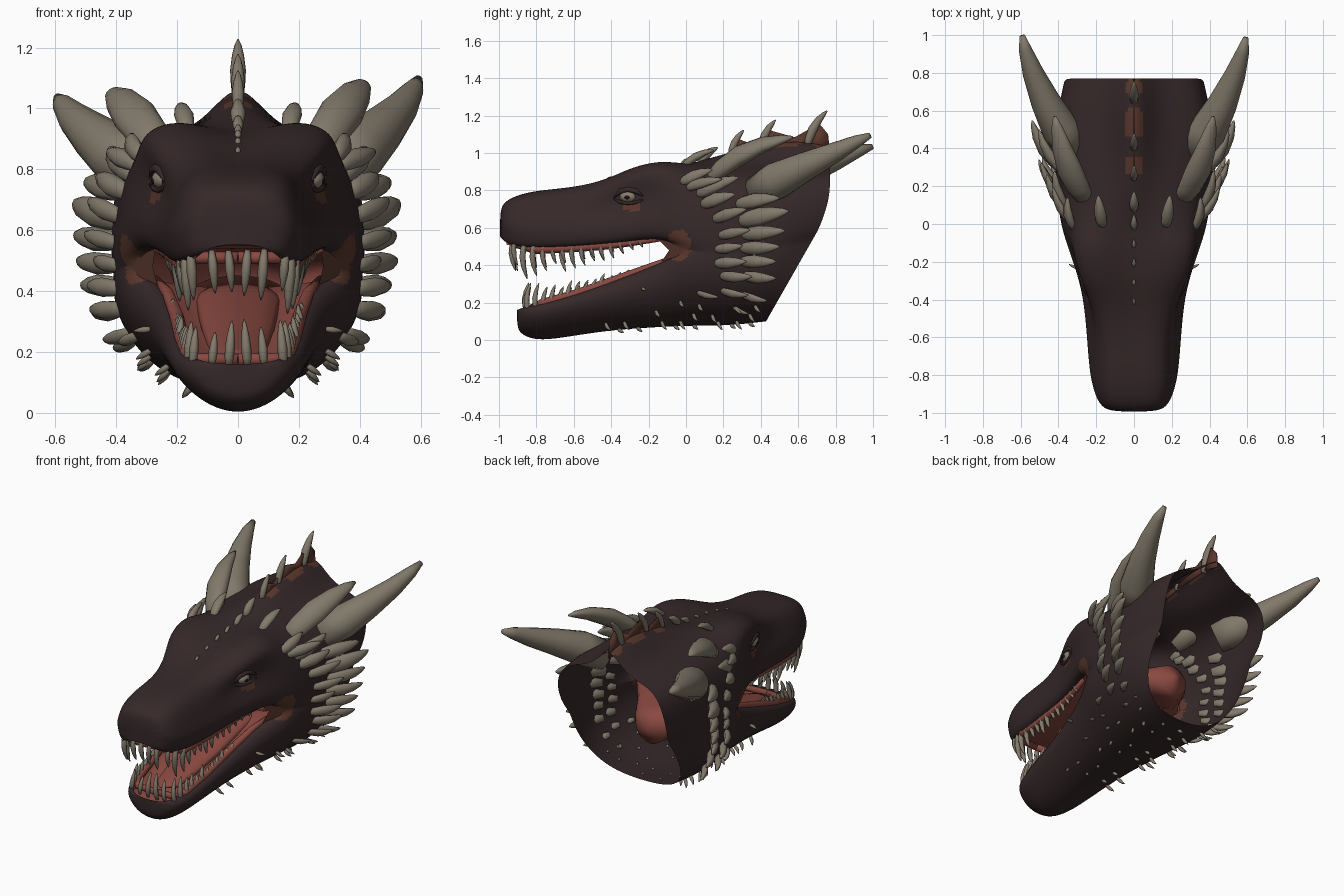
import bpy, bmesh, math, random
from mathutils import Vector as V
from mathutils.bvhtree import BVHTree

if "Cube" in bpy.data.objects:
    bpy.data.objects.remove(bpy.data.objects["Cube"])
random.seed(4)


def material(name, rgb):
    m = bpy.data.materials.new(name)
    m.diffuse_color = (*rgb, 1)
    m.use_nodes = True
    m.node_tree.nodes["Principled BSDF"].inputs["Base Color"].default_value = m.diffuse_color
    return m


SKIN = material("dark_skin", (0.036, 0.021, 0.022))
BONE = material("bone", (0.22, 0.19, 0.145))
FLESH = material("red_flesh", (0.25, 0.066, 0.052))
WEB = material("brown_membrane", (0.10, 0.038, 0.026))
EYE = material("eye_grey", (0.25, 0.21, 0.16))
PUPIL = material("pupil_black", (0.01, 0.008, 0.008))


def finish(bm, name, *mats, recalc=True):
    if recalc:
        bmesh.ops.recalc_face_normals(bm, faces=bm.faces)
    for f in bm.faces:
        f.smooth = True
    me = bpy.data.meshes.new(name)
    bm.to_mesh(me)
    bm.free()
    ob = bpy.data.objects.new(name, me)
    bpy.context.collection.objects.link(ob)
    for m in mats:
        me.materials.append(m)
    return ob


def bridge(bm, a, b, closed=False):
    n = len(a)
    for i in range(n if closed else n - 1):
        j = (i + 1) % n
        bm.faces.new((a[i], a[j], b[j], b[i]))


def tube(bm, pts, radii, normal=(0, 0, 1), flat=1.0, n=10):
    """Tapered tube along a path, flattened along the given normal."""
    pts = [V(p) for p in pts]
    rings = []
    for i, p in enumerate(pts):
        t = (pts[min(i + 1, len(pts) - 1)] - pts[max(i - 1, 0)]).normalized()
        u = t.cross(V(normal)).normalized()
        v = u.cross(t)
        rings.append([bm.verts.new(p + radii[i] * (u * math.cos(a) + v * math.sin(a) * flat))
                      for a in (2 * math.pi * k / n for k in range(n))])
    for a, b in zip(rings, rings[1:]):
        bridge(bm, a, b, True)
    bm.faces.new(rings[0][::-1])
    bm.faces.new(rings[-1])


def spike(bm, p, tip, r, normal, flat=0.7, n=8):
    """Leaf-shaped, slightly arched scale spike with its root under the skin."""
    p, tip, nr = V(p), V(tip), V(normal)
    d = tip - p
    pts = [p + d * t + nr * d.length * b for t, b in
           ((-0.15, -0.08), (0.1, 0.02), (0.35, 0.07), (0.65, 0.07), (0.88, 0.03), (1, 0))]
    tube(bm, pts, [r * k for k in (0.6, 0.9, 1, 0.75, 0.42, 0.12)], nr, flat, n)


def flip(p, s):
    return V((p[0] * s, p[1], p[2]))


# Section tables: y, lip x, lip z, cheek x, eye x, eye z, brow x, brow z, forehead z, ridge z
UPPER = [
    (-.995, .11, .555, .125, .125, .64, .10, .685, .70, .70),
    (-.96, .165, .51, .19, .185, .64, .16, .73, .755, .755),
    (-.82, .22, .49, .24, .225, .64, .18, .77, .80, .80),
    (-.60, .24, .50, .255, .225, .66, .175, .785, .82, .81),
    (-.42, .255, .515, .275, .215, .72, .24, .82, .87, .845),
    (-.29, .28, .53, .305, .235, .755, .325, .885, .95, .875),
    (-.12, .335, .55, .36, .325, .77, .345, .935, .985, .89),
    (0, .375, .48, .395, .375, .76, .315, .89, .955, .92),
    (.20, .405, .46, .415, .39, .76, .315, .89, .95, 1.02),
    (.45, .41, .47, .425, .405, .76, .345, .89, .93, 1.11),
    (.62, .395, .50, .41, .405, .76, .345, .89, .92, 1.14),
    (.77, .345, .52, .37, .375, .76, .31, .89, .92, 1.09)]
# y, lip x, lip z, side x, side z, under x, under z, bottom z
LOWER = [
    (-.905, .10, .16, .11, .12, .07, .07, .06),
    (-.87, .165, .175, .18, .13, .11, .045, .01),
    (-.78, .20, .19, .22, .13, .12, .025, -.02),
    (-.60, .225, .24, .245, .17, .14, .05, .01),
    (-.40, .245, .31, .275, .21, .16, .08, .04),
    (-.20, .28, .385, .315, .27, .19, .09, .055),
    (-.08, .33, .435, .35, .30, .22, .10, .06),
    (0, .375, .48, .38, .32, .24, .11, .06),
    (.20, .405, .46, .395, .30, .25, .11, .06),
    (.45, .41, .47, .405, .30, .26, .11, .065),
    (.62, .395, .50, .39, .30, .26, .12, .075),
    (.77, .345, .52, .36, .30, .25, .12, .09)]


def lips(r, s):
    if r[0] < 0:
        return [(r[1] * .8, r[2]), (r[1], r[2])]
    return [(r[1], r[2]), (r[1] + .005, r[2] + .03 * s)]


def shear(y, z):  # the neck opening slants forward towards the throat
    return y - .57 * max(0, y / .77) * max(0, .70 - z)


# Head skin: upper and lower shells welded behind the mouth corner, open at the neck
bm = bmesh.new()
for rows, s in ((UPPER, 1), (LOWER, -1)):
    prev = None
    for r in rows:
        if s > 0:
            k = .55 if r[0] < .1 else .36   # the nape narrows into a crest
            half = lips(r, s) + [(r[3], r[2] + .09), (r[4], r[5]), (r[6], r[7]), (r[6] * k, r[8]), (0, r[9])]
        else:
            half = lips(r, s) + [(r[3], r[4]), (r[5], r[6]), (0, r[7])]
        full = [(-x, z) for x, z in half[:-1]] + half[::-1]
        ring = [bm.verts.new((x, shear(r[0], z), z)) for x, z in full]
        if prev:
            bridge(bm, prev, ring)
        else:
            bm.faces.new(ring)
        prev = ring
bmesh.ops.remove_doubles(bm, verts=bm.verts, dist=.0005)
head = finish(bm, "head_skin", SKIN, WEB)
head.modifiers.new("smooth", 'SUBSURF').levels = 3
dg = bpy.context.evaluated_depsgraph_get()
me = bpy.data.meshes.new_from_object(head.evaluated_get(dg))
head.modifiers.clear()
head.data = me
# Brown patches at the mouth corner, under the eye and along the crest
for f in me.polygons:
    c = f.center
    for y, z, ry, rz in ((-.04, .505, .065, .085), (-.29, .715, .05, .025)):
        if ((c.y - y) / ry) ** 2 + ((c.z - z) / rz) ** 2 < 1 and abs(c.x) > .2:
            f.material_index = 1
    for y, ry in ((.31, .055), (.53, .09), (.72, .05)):
        if ((c.y - y) / ry) ** 2 + (c.x / .05) ** 2 < 1 and c.z > .9:
            f.material_index = 1
tree = BVHTree.FromPolygons([v.co for v in me.vertices], [tuple(p.vertices) for p in me.polygons])


def hit(origin, direction):
    p, n, _, _ = tree.ray_cast(V(origin), V(direction))
    if p is not None and n.dot(V(direction)) > 0:
        n = -n
    return p, n


# Mouth lining: palate and floor that close into a throat pouch
bm = bmesh.new()
BACK = [(0, .35, .48), (.14, .24, .45), (.28, .16, .42), (.36, .10, .41), (.40, .01, .41)]
for rows, h in ((UPPER[1:7], .06), (LOWER[1:7], -.07)):
    path = [(r[0], r[1] * .84, r[2]) for r in rows] + BACK
    prev = None
    for i, (y, x, z) in enumerate(path):
        k = h * (1.5 if 6 < i < 10 else 0 if i == 10 else 1)
        ring = [bm.verts.new((x * math.cos(a), y, z + k * math.sin(a)))
                for a in (math.pi * j / 10 for j in range(11))]
        if prev:
            bridge(bm, prev, ring)
        prev = ring
bmesh.ops.remove_doubles(bm, verts=bm.verts, dist=.0005)
finish(bm, "mouth_lining", FLESH)

# Gums and tongue
bm = bmesh.new()
for rows, dz in ((UPPER[1:7], -.006), (LOWER[1:7], .006)):
    for s in (1, -1):
        pts = [(0, rows[0][0] + .05, rows[0][2])] + [
            (s * r[1] * .82, r[0] + (.06 if i == 0 else .01), r[2] + dz * min(i, 1)) for i, r in enumerate(rows)]
        tube(bm, pts, [.02, .02, .024, .024, .024, .02, .012], n=8)
finish(bm, "gums", FLESH)
bm = bmesh.new()
tube(bm, [(0, .15, .40), (0, -.1, .36), (0, -.35, .275), (0, -.55, .22), (0, -.7, .185), (0, -.77, .185)],
     [.15, .14, .12, .10, .075, .015], flat=.35, n=14)
finish(bm, "tongue", FLESH)

# Cheek webs stretched across the mouth corners
bm = bmesh.new()
for s in (1, -1):
    bm.faces.new([bm.verts.new(flip(p, s)) for p in
                  ((.27, -.16, .55), (.33, -.06, .54), (.36, .01, .49), (.33, -.04, .45), (.265, -.13, .42), (.28, -.09, .48))])
finish(bm, "cheek_webs", WEB)


# Teeth along both lips
def lip_at(rows, y):
    for a, b in zip(rows, rows[1:]):
        if a[0] <= y <= b[0]:
            t = (y - a[0]) / (b[0] - a[0])
            return (a[1] + (b[1] - a[1]) * t) * .86, a[2] + (b[2] - a[2]) * t


bm = bmesh.new()
for rows, y0, y1, big, s in ((UPPER, -.92, -.25, .18, -1), (LOWER, -.85, -.28, .13, 1)):
    spots = [(x, y0 - .01, lip_at(rows, y0)[1], 0) for x in (.03, .085)]
    for i in range(14):
        y = y0 + (y1 - y0) * i / 13
        spots.append((*lip_at(rows, y)[:1], y, lip_at(rows, y)[1], i / 13))
    for x, y, z, t in spots:
        for m in (1, -1):
            L = big * (1 - .68 * t) * random.uniform(.6, 1.1)
            base = V((x * m, y, z - s * .01))
            spike(bm, base, base + V((-.01 * m, .02, s * L)), .01 + .05 * L, (0, -1, 0), 1, 6)
finish(bm, "teeth", BONE)

# Eyes, pupils and heavy lids following the socket
balls, pupils, lids = bmesh.new(), bmesh.new(), bmesh.new()
p, n = hit((2, -.31, .765), (-1, 0, 0))
for s in (1, -1):
    for b, r, d in ((balls, .04, -.018), (pupils, .016, .010)):
        g = bmesh.ops.create_uvsphere(b, u_segments=16, v_segments=10, radius=r)
        for v in g['verts']:
            v.co = flip(V((v.co.x, v.co.y * 1.25, v.co.z * .85)) + p + n * d, s)
    for dz, bow, r in ((.026, .02, .014), (-.026, -.012, .009)):
        path = []
        for dy, k in ((-.075, -1.4), (-.04, .2), (0, .7), (.04, .3), (.08, -1)):
            q, _ = hit((2, p.y + dy, p.z + dz + k * bow), (-1, 0, 0))
            path.append(flip(q, s))
        tube(lids, path, [.004, r, r, r, .004], n=8)
finish(balls, "eyeballs", EYE)
finish(pupils, "pupils", PUPIL)
finish(lids, "eyelids", SKIN)

# Main horns, the left one tilted a little lower
bm = bmesh.new()
for s, drop in ((1, 0), (-1, .06)):
    path = [(.31, .38, .79), (.39, .49, .855), (.47, .64, .93), (.535, .79, 1.0), (.575, .91, 1.06), (.592, .985, 1.095)]
    tube(bm, [(x * s, y + drop * .2, z - drop * i / 5) for i, (x, y, z) in enumerate(path)],
         [.09, .10, .078, .056, .035, .015], n=16)
finish(bm, "main_horns", BONE)

# Secondary horns and crown spikes
bm = bmesh.new()
for s in (1, -1):
    spike(bm, (.275 * s, .15, .89), (.42 * s, .57, 1.07 + .015 * s), .072, (.45 * s, -.3, .85), .7, 14)
    for x, y, d, r in ((.17, 0, (.02, .15, .07), .032), (.33, -.01, (.02, .15, .06), .034),
                       (.36, .08, (.06, .20, .08), .04)):
        p, n = hit((x, y, 2), (0, 0, -1))
        if p is not None:
            spike(bm, flip(p, s), flip(p + V(d), s), r, flip(n, s))
finish(bm, "crown_horns", BONE)

# Cheek spikes: y, z, length, lift, radius
CHEEK = [(.02, .82, .18, .04, .032), (.10, .73, .17, .05, .038), (.16, .65, .17, .05, .034),
         (.29, .73, .22, .03, .042), (.31, .64, .25, .05, .05), (.32, .565, .22, .02, .04),
         (.19, .56, .16, .03, .03), (.31, .49, .20, .01, .038), (.17, .485, .14, .02, .028),
         (.17, .41, .16, .01, .032), (.31, .42, .18, 0, .035), (.20, .34, .16, 0, .032),
         (.32, .34, .17, -.01, .034), (.07, .25, .11, -.02, .02), (.20, .26, .14, -.02, .026),
         (.31, .24, .13, -.03, .026), (.26, .17, .08, -.03, .016)]
bm = bmesh.new()
for y, z, L, up, r in CHEEK:
    p, n = hit((2, y, z), (-1, 0, 0))
    if p is None:
        continue
    for s in (1, -1):
        spike(bm, flip(p, s), flip(p + V((L * random.uniform(.45, .6), L * .95, up)), s), r, flip(n, s))
finish(bm, "cheek_spikes", BONE)

# Small thorns under the jaw
bm = bmesh.new()
for i in range(9):
    for j, x in enumerate((.06, .15, .23, .29)):
        y = -.46 + .1 * i + .03 * (j % 2)
        p, n = hit((x, y, -1), (0, 0, 1))
        if p is None or p.z > .3 or (x > .2 and y < -.25) or (i + j) % 3 == 0:
            continue
        for s in (1, -1):
            L = .022 if x < .1 else .045
            spike(bm, flip(p, s), flip(p + n * L + V((.01, .025, 0)), s), .011, flip((0, -1, 0), s), 1, 6)
finish(bm, "jaw_thorns", BONE)

# Spines on the centre ridge, with sails between the tall ones
bm, web = bmesh.new(), bmesh.new()
prev = None
for y, dy, dz, r in ((-.42, .03, .015, .009), (-.32, .03, .015, .01), (-.22, .04, .02, .011), (-.12, .04, .025, .012),
                     (-.02, .07, .04, .018), (.08, .09, .07, .025), (.24, .07, .12, .02),
                     (.40, .08, .14, .022), (.65, .105, .17, .026)):
    p, n = hit((0, y, 2), (0, 0, -1))
    tip = p + V((0, dy, dz))
    spike(bm, p, tip, r, (0, -.6, .8), 1)
    a, b = p - V((0, 0, .03)), p + (tip - p) * .6
    if y > .2:
        if prev:
            mid = (prev[1] + b) / 2 - V((0, 0, .055))
            web.faces.new([web.verts.new(q) for q in (prev[0], prev[1], mid, b, a)])
        prev = (a, b)
web.faces.new([web.verts.new(q) for q in (prev[0], prev[1], V((0, .76, 1.10)), V((0, .77, 1.0)))])
finish(bm, "ridge_spines", BONE)
sail = finish(web, "ridge_sails", WEB, recalc=False)
mod = sail.modifiers.new("thick", 'SOLIDIFY')
mod.thickness, mod.offset = .012, 0
